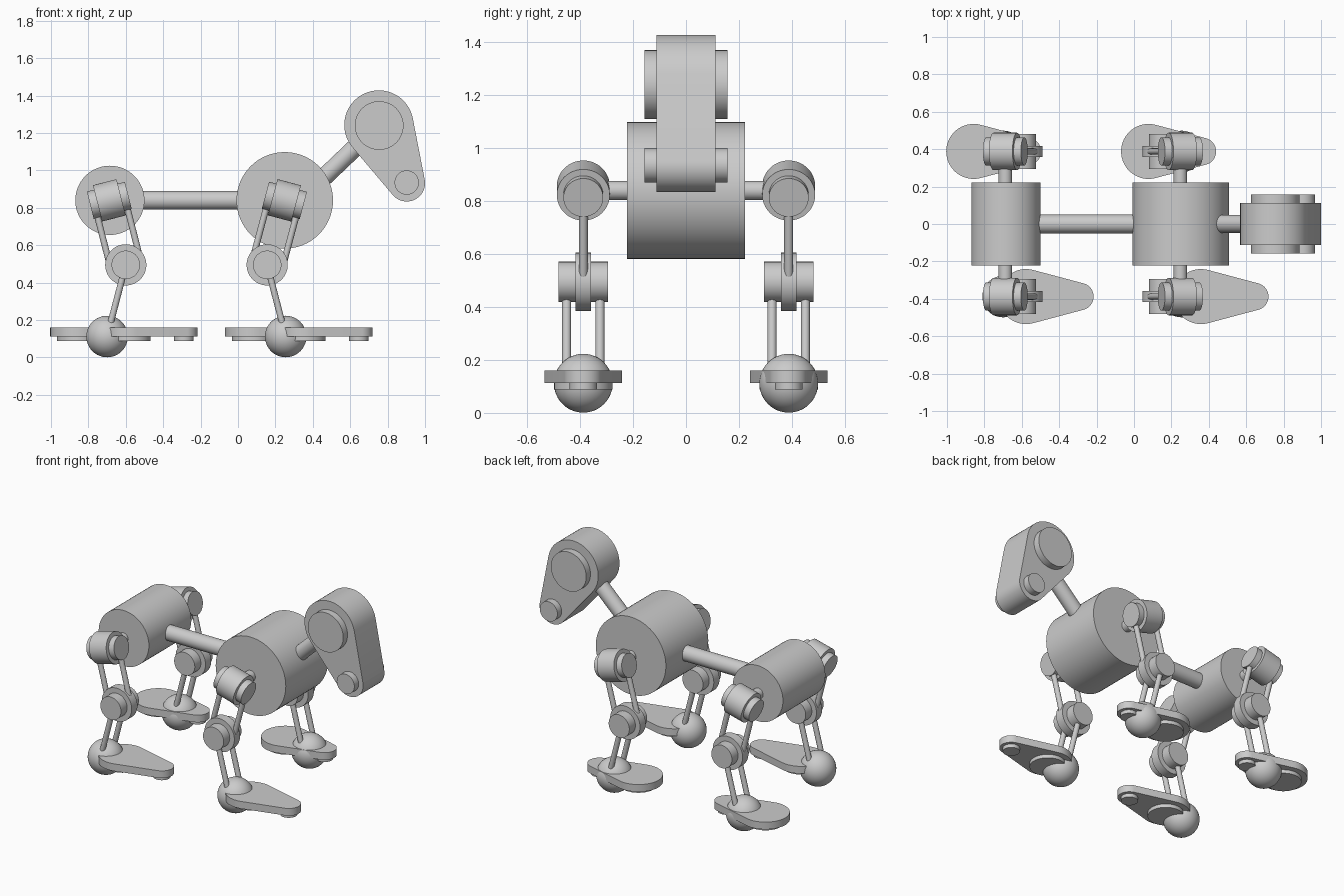
import bpy, bmesh, math
from mathutils import Vector

if "Cube" in bpy.data.objects:
    bpy.data.objects.remove(bpy.data.objects["Cube"])


def finish(ob, name):
    ob.name = name
    bpy.context.view_layer.objects.active = ob
    ob.select_set(True)
    bpy.ops.object.shade_smooth_by_angle(angle=math.radians(35))
    ob.select_set(False)
    return ob


def rod(name, a, b, r, sides=64):
    """Cylinder running from point a to point b."""
    a, b = Vector(a), Vector(b)
    d = b - a
    bpy.ops.mesh.primitive_cylinder_add(vertices=sides, radius=r, depth=d.length,
                                        location=(a + b) / 2)
    ob = bpy.context.object
    ob.rotation_mode = 'QUATERNION'
    ob.rotation_quaternion = d.to_track_quat('Z', 'Y')
    return finish(ob, name)


def disc_y(name, x, y, z, r, half):
    return rod(name, (x, y - half, z), (x, y + half, z), r)


def teardrop(name, c1, r1, c2, r2, to_point, depth):
    """Extruded hull of two circles; to_point maps 2D profile points to 3D."""
    c1, c2 = Vector(c1), Vector(c2)
    d = c2 - c1
    base = math.atan2(d.y, d.x)
    t = math.acos((r1 - r2) / d.length)
    n = 32
    pts = []
    for c, r, s, e in ((c1, r1, t, 2 * math.pi - t), (c2, r2, -t, t)):
        for i in range(n + 1):
            a = base + s + (e - s) * i / n
            pts.append((c.x + r * math.cos(a), c.y + r * math.sin(a)))
    bm = bmesh.new()
    face = bm.faces.new([bm.verts.new(to_point(*p)) for p in pts])
    ext = bmesh.ops.extrude_face_region(bm, geom=[face])
    bmesh.ops.translate(bm, vec=depth,
                        verts=[v for v in ext['geom'] if isinstance(v, bmesh.types.BMVert)])
    bmesh.ops.recalc_face_normals(bm, faces=bm.faces)
    me = bpy.data.meshes.new(name)
    bm.to_mesh(me)
    bm.free()
    ob = bpy.data.objects.new(name, me)
    bpy.context.collection.objects.link(ob)
    return finish(ob, name)


# Body drums, spine and neck
disc_y("rear_body", -0.685, 0, 0.84, 0.185, 0.223)
disc_y("front_body", 0.25, 0, 0.84, 0.258, 0.223)
rod("spine", (-0.685, 0, 0.84), (0.25, 0, 0.84), 0.05)
rod("neck", (0.32, 0, 0.83), (0.75, 0, 1.24), 0.048)

# Head with side discs
teardrop("head", (0.753, 1.243), 0.185, (0.902, 0.932), 0.098,
         lambda u, v: (u, -0.112, v), (0, 0.224, 0))
disc_y("head_disc", 0.755, 0, 1.24, 0.13, 0.157)
disc_y("snout_disc", 0.902, 0, 0.935, 0.065, 0.157)


def leg(tag, hip_x, knee_x, ball_x, foot_x, side):
    y = side * 0.388
    hip = Vector((hip_x, y, 0.84))
    knee = Vector((knee_x, y, 0.495))
    ball = Vector((ball_x, y, 0.112))
    down = (knee - hip).normalized()
    across = Vector((-down.z, 0, down.x))

    # Hip joint on its peg
    rod(tag + "_hip_peg", (hip_x, side * 0.2, 0.84), hip, 0.036)
    rod(tag + "_hip_drum", hip - across * 0.065, hip + across * 0.065, 0.1)
    rod(tag + "_hip_axle", hip - across * 0.105, hip + across * 0.105, 0.075)

    # Knee joint
    disc_y(tag + "_knee_disc", knee_x, y, 0.495, 0.11, 0.03)
    disc_y(tag + "_knee_axle", knee_x, y, 0.495, 0.076, 0.094)

    # Paired upper and lower rods
    for s in (-1, 1):
        off = across * 0.083 * s
        rod(tag + "_upper_rod", hip + off, knee + off, 0.017, 32)
        off = Vector((0, 0.063 * s, 0))
        rod(tag + "_lower_rod", knee + off, ball + off, 0.017, 32)

    # Ankle ball
    bpy.ops.mesh.primitive_uv_sphere_add(segments=48, ring_count=24, radius=0.111,
                                         location=ball)
    finish(bpy.context.object, tag + "_ankle_ball")

    # Foot plate with pads underneath
    teardrop(tag + "_foot", (foot_x, y), 0.147, (foot_x + 0.288, y), 0.073,
             lambda u, v: (u, v, 0.112), (0, 0, 0.048))
    rod(tag + "_heel_pad", (foot_x, y, 0.088), (foot_x, y, 0.13), 0.11)
    rod(tag + "_toe_pad", (foot_x + 0.288, y, 0.088), (foot_x + 0.288, y, 0.13), 0.052)


# Near feet point forward of the ankle, far feet sit further back
for side, tag, shift in ((-1, "near", 0.108), (1, "far", -0.172)):
    leg(tag + "_rear_leg", -0.688, -0.6, -0.7, -0.685 + shift, side)
    leg(tag + "_front_leg", 0.248, 0.156, 0.255, 0.25 + shift, side)
